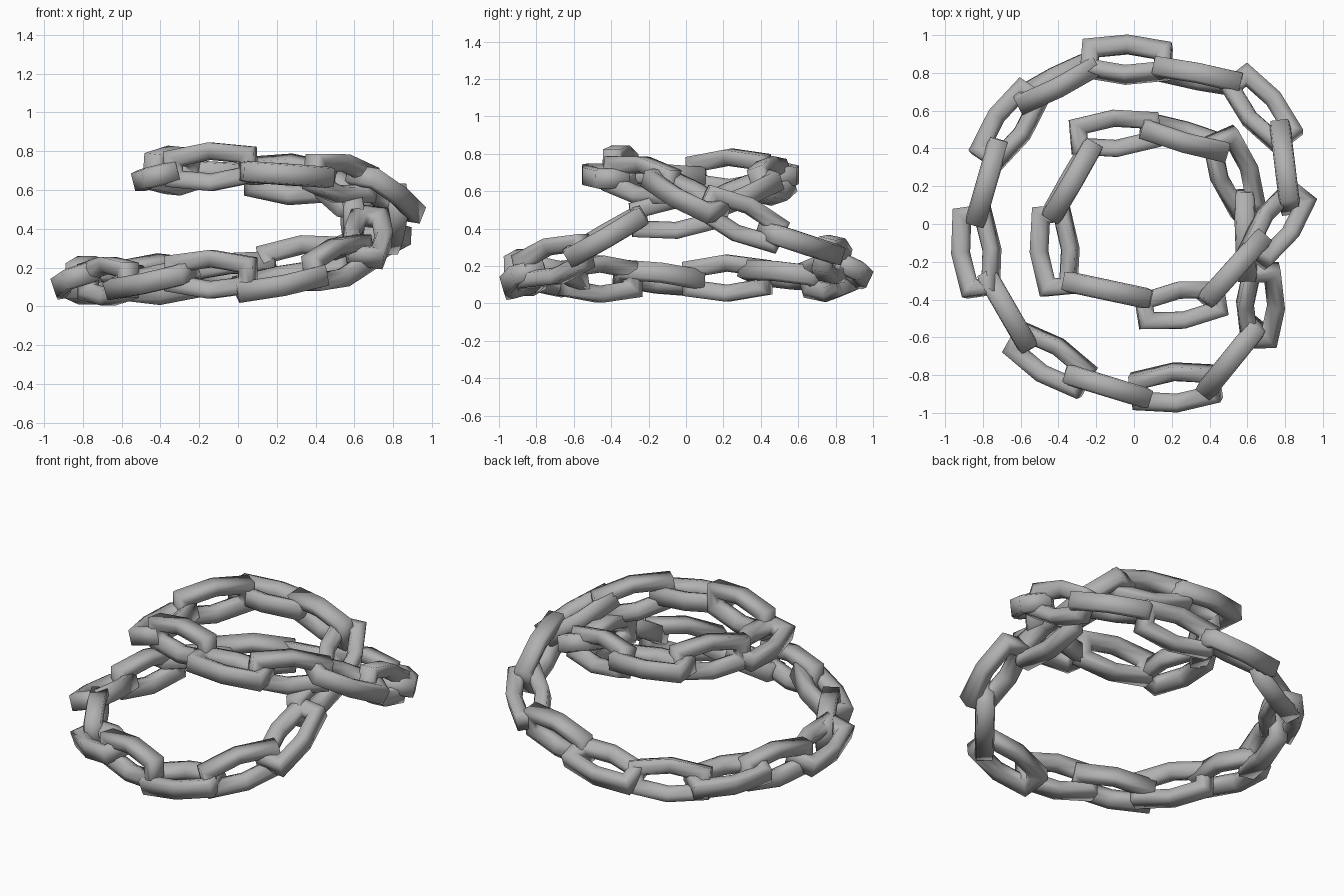
import bpy, bmesh, math
from mathutils import Matrix, Vector

if "Cube" in bpy.data.objects:
    bpy.data.objects.remove(bpy.data.objects["Cube"])

steel = bpy.data.materials.new("grey_steel")
steel.diffuse_color = (0.44, 0.44, 0.44, 1)
steel.use_nodes = True
steel.node_tree.nodes["Principled BSDF"].inputs["Base Color"].default_value = steel.diffuse_color


def link_mesh():
    """One long ring with square ends and slightly bulged sides."""
    half_len, half_end, half_mid = 0.192, 0.052, 0.08
    flat_r, thick_r = 0.045, 0.055
    # bar section: broad on the outside of the ring, rounded towards the hole
    section = [(1, .85), (.2, 1), (-.7, .7), (-1, 0), (-.7, -.7), (.2, -1), (1, -.85)]
    sides = len(section)
    path = [Vector(p) for p in (
        (half_len, half_end), (0, half_mid), (-half_len, half_end),
        (-half_len, -half_end), (0, -half_mid), (half_len, -half_end))]
    bm = bmesh.new()
    rings = []
    for i, p in enumerate(path):
        a = (p - path[i - 1]).normalized()
        b = (path[(i + 1) % len(path)] - p).normalized()
        na, nb = Vector((a.y, -a.x)), Vector((b.y, -b.x))
        mitre = (na + nb).normalized()
        mitre /= mitre.dot(na)
        if mitre.dot(p) < 0:        # keep the broad side facing outwards
            mitre = -mitre
        ring = []
        for u, v in section:
            q = p + mitre * flat_r * u
            ring.append(bm.verts.new((q.x, q.y, thick_r * v)))
        rings.append(ring)
    for i, r in enumerate(rings):
        n = rings[(i + 1) % len(rings)]
        for k in range(sides):
            m = (k + 1) % sides
            bm.faces.new((r[k], n[k], n[m], r[m]))
    bmesh.ops.recalc_face_normals(bm, faces=bm.faces)
    mesh = bpy.data.meshes.new("chain_link")
    bm.to_mesh(mesh)
    bm.free()
    mesh.materials.append(steel)
    for f in mesh.polygons:
        f.use_smooth = True
    mesh.set_sharp_from_angle(angle=math.radians(85))
    return mesh


# Links in chain order: x, y, z, then heading, pitch and roll in degrees
links = [
    # outer coil, climbing on the right
    (-.04, .87, .18, -2, 6, -25), (.34, .78, .235, -11, 6, 78),
    (.675, .61, .325, -50, 14, -12), (.80, .30, .45, -83, 25, 90),
    (.76, 0, .58, -125, 25, -8), (.53, -.24, .66, -132, 9, 90),
    # raised inner coil
    (.25, -.43, .68, -171, 4, 0), (-.14, -.35, .72, 168, -3, 90),
    (-.42, -.14, .67, 95, -2, -14), (-.33, .23, .70, 60, 1, 95),
    (-.10, .48, .69, 5, -3, 0), (.27, .46, .655, -16, -4, 108),
    (.53, .27, .58, -70, -22, -10), (.59, -.06, .47, -88, -6, 90),
    # back down to the outer coil
    (.67, -.43, .36, -93, -30, -8), (.52, -.71, .225, -129, -14, 90),
    (.22, -.865, .13, -175, -11, -15), (-.14, -.86, .165, 163, 1, 90),
    (-.445, -.72, .14, 148, -10, -15), (-.67, -.46, .13, 120, -1, 90),
    (-.835, -.145, .135, 96, -7, -18), (-.78, .22, .135, 74, 1, 90),
    (-.66, .525, .15, 55, -4, -15), (-.41, .75, .14, 27, 2, 108),
]

ring = link_mesh()
for i, (x, y, z, heading, pitch, roll) in enumerate(links):
    ob = bpy.data.objects.new(f"chain_link_{i + 1:02d}", ring)
    ob.matrix_world = (Matrix.Translation((x, y, z))
                       @ Matrix.Rotation(math.radians(heading), 4, 'Z')
                       @ Matrix.Rotation(math.radians(-pitch), 4, 'Y')
                       @ Matrix.Rotation(math.radians(roll), 4, 'X'))
    bpy.context.collection.objects.link(ob)
